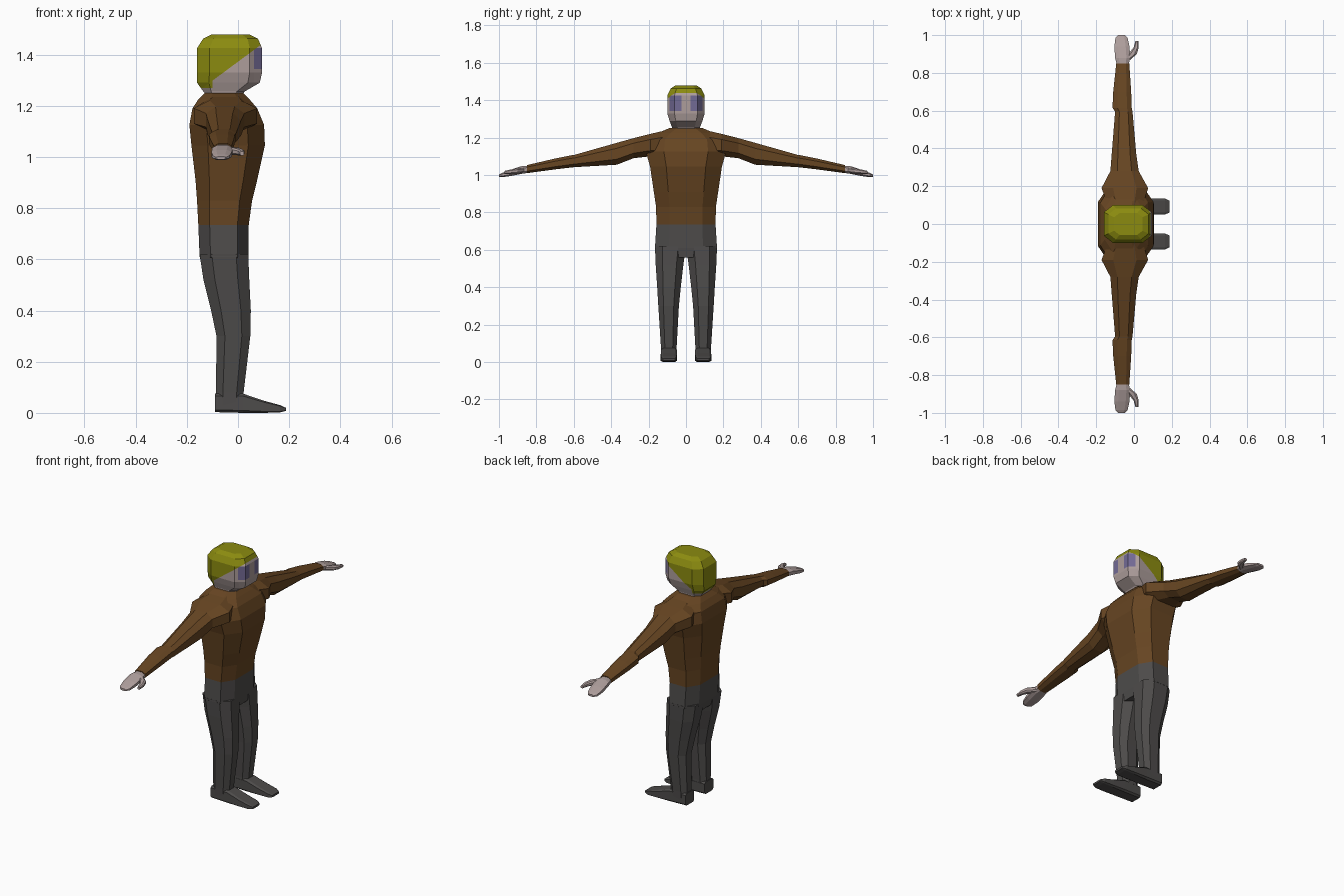
import bpy, bmesh
from mathutils import Vector


def material(name, rgb):
    m = bpy.data.materials.new(name)
    m.diffuse_color = (*rgb, 1)
    return m


brown = material("brown_shirt", (0.135, 0.060, 0.016))
grey = material("grey_trousers", (0.075, 0.071, 0.069))
skin = material("pale_skin", (0.42, 0.34, 0.33))
hair = material("yellow_hair", (0.26, 0.26, 0.005))
blue = material("blue_eyes", (0.17, 0.145, 0.30))


def loft(axis, rings, k=0.5):
    """Octagonal loft; each ring is (position, a0, a1, b0, b1) across the axis."""
    bm = bmesh.new()
    loops = []
    for t, a0, a1, b0, b1 in rings:
        ca, ha, cb, hb = (a0 + a1) / 2, (a1 - a0) / 2, (b0 + b1) / 2, (b1 - b0) / 2
        loop = []
        for u, v in ((1, -k), (1, k), (k, 1), (-k, 1), (-1, k), (-1, -k), (-k, -1), (k, -1)):
            a, b = ca + u * ha, cb + v * hb
            co = {"x": (t, a, b), "y": (a, t, b), "z": (a, b, t)}[axis]
            loop.append(bm.verts.new(co))
        loops.append(loop)
    for p, q in zip(loops, loops[1:]):
        for i in range(8):
            j = (i + 1) % 8
            bm.faces.new((p[i], p[j], q[j], q[i]))
    bm.faces.new(loops[0])
    bm.faces.new(loops[-1])
    bmesh.ops.recalc_face_normals(bm, faces=bm.faces)
    return bm


def cut(bm, co, no):
    geom = bm.verts[:] + bm.edges[:] + bm.faces[:]
    bmesh.ops.bisect_plane(bm, geom=geom, plane_co=co, plane_no=no, dist=1e-5)


def finish(name, bm, mats, mirror=False):
    me = bpy.data.meshes.new(name)
    bm.to_mesh(me)
    bm.free()
    for m in mats:
        me.materials.append(m)
    ob = bpy.data.objects.new(name, me)
    bpy.context.collection.objects.link(ob)
    if mirror:
        mod = ob.modifiers.new("mirror", "MIRROR")
        mod.use_axis = (False, True, False)
    return ob


# Torso and hips: shirt above the waist, trousers below
torso = loft("z", [
    (0.56, -0.135, 0.035, -0.12, 0.12),
    (0.61, -0.150, 0.040, -0.166, 0.166),
    (0.735, -0.155, 0.042, -0.158, 0.158),
    (0.83, -0.160, 0.055, -0.160, 0.160),
    (0.91, -0.166, 0.075, -0.172, 0.172),
    (1.045, -0.182, 0.105, -0.192, 0.192),
    (1.125, -0.190, 0.102, -0.215, 0.215),
    (1.19, -0.178, 0.075, -0.205, 0.205),
    (1.225, -0.155, 0.045, -0.150, 0.150),
    (1.25, -0.130, 0.020, -0.090, 0.090)], 0.55)
for f in torso.faces:
    f.material_index = 1 if f.calc_center_median().z < 0.735 else 0
finish("torso", torso, [brown, grey])

# Sleeves
finish("sleeve", loft("y", [
    (0.08, -0.130, 0.040, 1.10, 1.245),
    (0.19, -0.172, 0.075, 1.10, 1.220),
    (0.28, -0.125, 0.025, 1.09, 1.197),
    (0.37, -0.118, 0.012, 1.055, 1.172),
    (0.595, -0.100, -0.008, 1.042, 1.108),
    (0.615, -0.114, -0.012, 1.040, 1.105),
    (0.70, -0.110, -0.015, 1.030, 1.088),
    (0.85, -0.094, -0.025, 1.010, 1.053)]), [brown], True)

# Hands and thumbs
finish("hand", loft("y", [
    (0.83, -0.088, -0.032, 1.014, 1.050),
    (0.88, -0.100, -0.020, 1.006, 1.047),
    (0.94, -0.104, -0.024, 0.994, 1.028),
    (0.985, -0.098, -0.034, 0.988, 1.010),
    (1.0, -0.085, -0.048, 0.990, 1.002)]), [skin], True)
finish("thumb", loft("y", [
    (0.865, -0.060, -0.025, 1.012, 1.040),
    (0.90, -0.030, 0.015, 1.008, 1.036),
    (0.935, -0.002, 0.025, 1.006, 1.030),
    (0.97, 0.008, 0.024, 1.006, 1.022)]), [skin], True)

# Trouser legs
finish("leg", loft("z", [
    (0.02, -0.088, 0.020, 0.050, 0.132),
    (0.08, -0.086, 0.022, 0.050, 0.134),
    (0.30, -0.084, 0.048, 0.038, 0.148),
    (0.40, -0.105, 0.050, 0.028, 0.154),
    (0.52, -0.135, 0.044, 0.014, 0.162),
    (0.62, -0.150, 0.040, 0.000, 0.166)]), [grey], True)

# Feet
finish("foot", loft("x", [
    (-0.09, 0.050, 0.132, 0.003, 0.075),
    (0.02, 0.049, 0.133, 0.000, 0.075),
    (0.10, 0.049, 0.135, 0.000, 0.048),
    (0.165, 0.051, 0.134, 0.002, 0.030),
    (0.187, 0.060, 0.124, 0.008, 0.020)], 0.75), [grey], True)

# Head, cut along the hairline and around the eyes
head = loft("z", [
    (1.235, -0.120, 0.015, -0.075, 0.075),
    (1.255, -0.135, 0.025, -0.075, 0.075),
    (1.29, -0.160, 0.085, -0.088, 0.088),
    (1.33, -0.160, 0.094, -0.100, 0.100),
    (1.425, -0.160, 0.094, -0.100, 0.100),
    (1.462, -0.136, 0.078, -0.082, 0.082),
    (1.478, -0.105, 0.045, -0.058, 0.058)], 0.62)
hair_co, hair_no = Vector((-0.1, 0, 1.298)), Vector((-0.74, 0, 1))
cut(head, hair_co, hair_no)
cut(head, (-0.1, 0, 0), (1, 0, 0))
cut(head, (0, 0, 1.27), (0, 0, 1))
cut(head, (0, 0, 1.343), (0, 0, 1))
cut(head, (0.062, 0, 0), (1, 0, 0))
for y in (-0.025, 0.025):
    cut(head, (0, y, 0), (0, 1, 0))
for f in head.faces:
    c = f.calc_center_median()
    if c.z > 1.27 and ((c - hair_co).dot(hair_no) > 0 or c.x < -0.1):
        f.material_index = 1
    elif c.x > 0.062 and abs(c.y) > 0.025 and 1.343 < c.z < 1.426:
        f.material_index = 2
finish("head", head, [skin, hair, blue])
